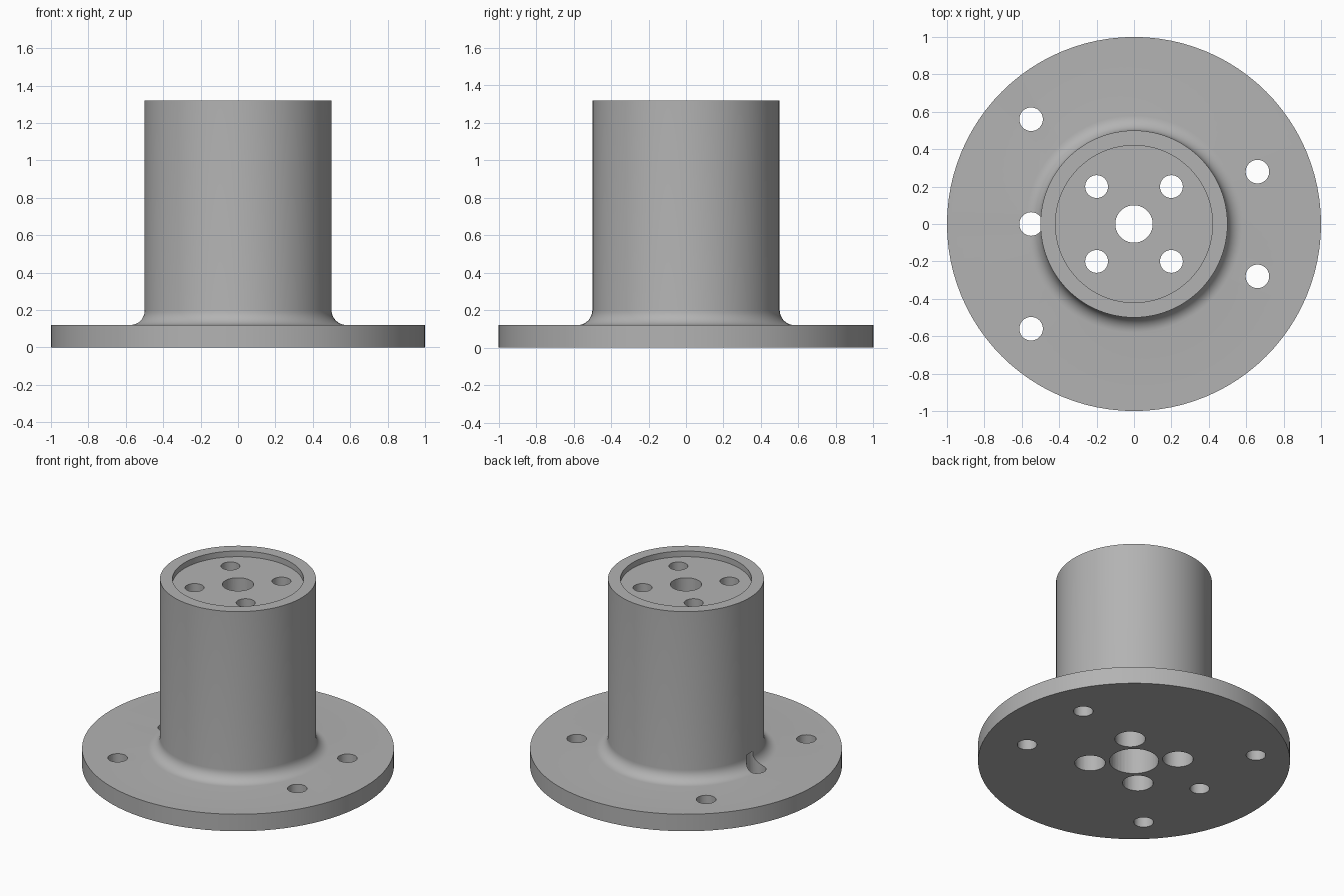
import bpy, bmesh, math
from mathutils import Matrix, Vector

cube = bpy.data.objects.get("Cube")
if cube:
    bpy.data.objects.remove(cube, do_unlink=True)

grey = bpy.data.materials.new("plain_grey")
grey.use_nodes = True
grey.diffuse_color = (0.45, 0.45, 0.45, 1)
grey.node_tree.nodes["Principled BSDF"].inputs["Base Color"].default_value = grey.diffuse_color


def lathe(bm, profile, segments, centre=(0, 0)):
    """Revolve a closed (radius, z) profile around a vertical axis."""
    verts = [bm.verts.new((r, 0, z)) for r, z in profile]
    edges = [bm.edges.new(pair) for pair in zip(verts, verts[1:])]
    spun = bmesh.ops.spin(bm, geom=verts + edges, cent=(0, 0, 0), axis=(0, 0, 1),
                          angle=2 * math.pi, steps=segments)
    made = {v for v in verts}
    made.update(v for e in edges for v in e.verts)
    # Collect the whole revolved shell before moving it
    stack = list(made)
    while stack:
        for e in stack.pop().link_edges:
            for v in e.verts:
                if v not in made:
                    made.add(v)
                    stack.append(v)
    made = list(made)
    bmesh.ops.translate(bm, verts=made, vec=(centre[0], centre[1], 0))
    bmesh.ops.remove_doubles(bm, verts=made, dist=1e-5)


def to_object(name, bm):
    bmesh.ops.recalc_face_normals(bm, faces=bm.faces)
    mesh = bpy.data.meshes.new(name)
    bm.to_mesh(mesh)
    bm.free()
    mesh.materials.append(grey)
    obj = bpy.data.objects.new(name, mesh)
    bpy.context.collection.objects.link(obj)
    return obj


# Body: round flange, filleted neck, tube and shallow top recess
FLANGE_TOP, TOP, TUBE_R, FILLET = 0.12, 1.32, 0.5, 0.08
fillet = [(TUBE_R + FILLET * (1 - math.sin(a)), FLANGE_TOP + FILLET * (1 - math.cos(a)))
          for a in (math.pi / 2 * i / 8 for i in range(9))]
body = bmesh.new()
lathe(body, [(0, 0), (1, 0), (1, FLANGE_TOP)] + fillet
      + [(TUBE_R, TOP), (0.42, TOP), (0.42, TOP - 0.04), (0, TOP - 0.04)], 96)
hub = to_object("flanged_hub", body)


# Holes: each is a revolved cutter
def drill(bm, centre, radius, bottom, top, wide=None, step=None):
    lower = [(wide, bottom), (wide, step), (radius, step)] if wide else [(radius, bottom)]
    lathe(bm, [(0, bottom)] + lower + [(radius, top), (0, top)], 40, centre)


holes = bmesh.new()
STEP = 1.1
drill(holes, (0, 0), 0.1, -0.1, 1.5, 0.158, STEP)
for sx in (-1, 1):
    for sy in (-1, 1):
        drill(holes, (0.2 * sx, 0.2 * sy), 0.061, -0.1, 1.5, 0.098, STEP)
for y in (-0.56, 0, 0.56):
    drill(holes, (-0.55, y), 0.063, -0.1, 0.22)
for y in (-0.28, 0.28):
    drill(holes, (0.66, y), 0.063, -0.1, 0.22)
cutter = to_object("hole_cutter", holes)
cutter.hide_render = True

cut = hub.modifiers.new("holes", 'BOOLEAN')
cut.operation = 'DIFFERENCE'
cut.solver = 'EXACT'
cut.object = cutter

bpy.ops.object.select_all(action='DESELECT')
hub.select_set(True)
bpy.context.view_layer.objects.active = hub
bpy.ops.object.modifier_apply(modifier=cut.name)
bpy.data.objects.remove(cutter, do_unlink=True)
bpy.ops.object.shade_smooth_by_angle(angle=math.radians(30))
